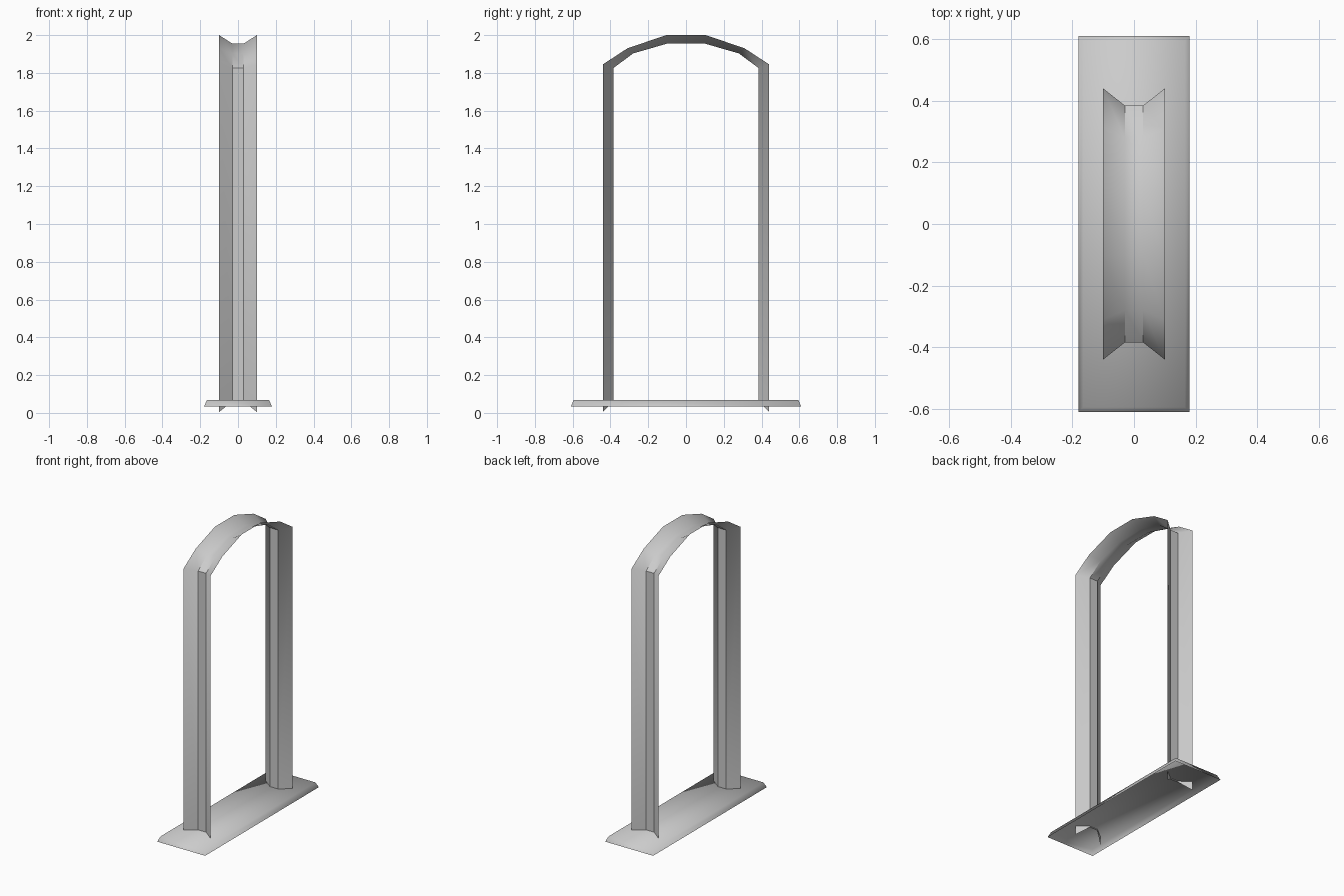
import bpy, bmesh

cube = bpy.data.objects.get("Cube")
if cube:
    bpy.data.objects.remove(cube, do_unlink=True)

grey = bpy.data.materials.new("light_grey")
grey.use_nodes = True
colour = (0.6, 0.6, 0.6, 1)
grey.diffuse_color = colour
grey.node_tree.nodes["Principled BSDF"].inputs["Base Color"].default_value = colour


def add_object(name, bm):
    for f in bm.faces:
        f.smooth = True
    mesh = bpy.data.meshes.new(name)
    bm.to_mesh(mesh)
    bm.free()
    mesh.materials.append(grey)
    obj = bpy.data.objects.new(name, mesh)
    bpy.context.collection.objects.link(obj)
    return obj


# Base plate: thin tapered shell, open underneath
bm = bmesh.new()
bmesh.ops.create_cube(bm, size=2)
bm.faces.ensure_lookup_table()
bmesh.ops.delete(bm, geom=[f for f in bm.faces if f.normal.z < -0.5], context='FACES_ONLY')
for v in bm.verts:
    top = v.co.z > 0
    v.co.x *= 0.165 if top else 0.18
    v.co.y *= 0.595 if top else 0.61
    v.co.z = 0.067 if top else 0.033
add_object("base_plate", bm)

# Arched frame: flared channel, open on the outside, following the arch
outer = [(0.44, 0.005), (0.44, 1.845), (0.31, 1.93), (0.105, 2.0)]
inner = [(0.385, 0.06), (0.385, 1.825), (0.28, 1.903), (0.10, 1.955)]


def full_arch(half):
    return half + [(-y, z) for y, z in reversed(half)]


bm = bmesh.new()
rows = []
for (oy, oz), (iy, iz) in zip(full_arch(outer), full_arch(inner)):
    rows.append([bm.verts.new(p) for p in
                 ((-0.1, oy, oz), (-0.03, iy, iz), (0.03, iy, iz), (0.1, oy, oz))])
for a, b in zip(rows, rows[1:]):
    for i in range(3):
        bm.faces.new((a[i], b[i], b[i + 1], a[i + 1]))
bm.normal_update()
if max(bm.faces, key=lambda f: f.calc_center_median().z).normal.z < 0:
    bmesh.ops.reverse_faces(bm, faces=bm.faces[:])

# Sharp creases along the posts and lower arch, and where the arch meets each post
last = len(rows) - 1
for start in (0, 1, last - 2, last - 1):
    for i in (1, 2):
        bm.edges.get((rows[start][i], rows[start + 1][i])).smooth = False
for r in (1, last - 1):
    bm.edges.get((rows[r][1], rows[r][2])).smooth = False
add_object("arched_frame", bm)
